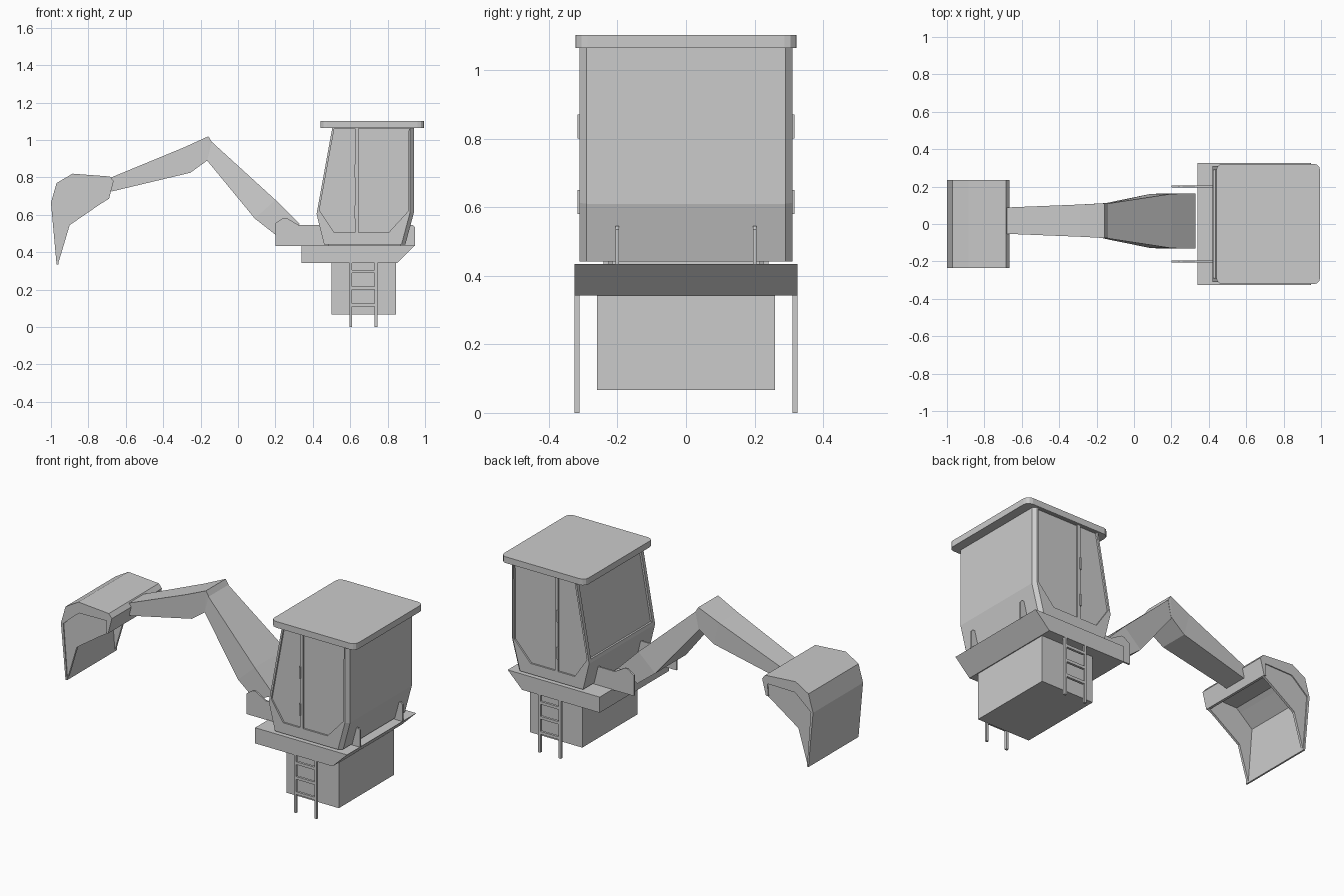
import bpy, bmesh

if "Cube" in bpy.data.objects:
    bpy.data.objects.remove(bpy.data.objects["Cube"])

grey = bpy.data.materials.new("plain_grey")
grey.diffuse_color = (0.6, 0.6, 0.6, 1)
grey.use_nodes = True
grey.node_tree.nodes["Principled BSDF"].inputs["Base Color"].default_value = grey.diffuse_color


def finish(bm, name):
    bmesh.ops.recalc_face_normals(bm, faces=bm.faces[:])
    mesh = bpy.data.meshes.new(name)
    bm.to_mesh(mesh)
    bm.free()
    mesh.materials.append(grey)
    obj = bpy.data.objects.new(name, mesh)
    bpy.context.collection.objects.link(obj)
    return obj


def prism(name, profile, y0, y1, bevel=0, pick=None, segments=1):
    """Extrude an (x, z) outline from y0 to y1, optionally bevelling picked edges."""
    bm = bmesh.new()
    a = [bm.verts.new((x, y0, z)) for x, z in profile]
    b = [bm.verts.new((x, y1, z)) for x, z in profile]
    n = len(profile)
    bm.faces.new(a)
    bm.faces.new(b[::-1])
    for i in range(n):
        j = (i + 1) % n
        bm.faces.new((a[i], b[i], b[j], a[j]))
    if bevel:
        bm.normal_update()
        bmesh.ops.bevel(bm, geom=[e for e in bm.edges if pick(e)], offset=bevel,
                        segments=segments, profile=0.5, affect='EDGES')
    return finish(bm, name)


def box(name, x0, x1, y0, y1, z0, z1, **kw):
    return prism(name, [(x0, z0), (x1, z0), (x1, z1), (x0, z1)], y0, y1, **kw)


def arm(name, stations, yc):
    """Loft rectangles given as (upper point, lower point, half width)."""
    bm = bmesh.new()
    rings = []
    for (ux, uz), (lx, lz), w in stations:
        rings.append([bm.verts.new(p) for p in ((ux, yc - w, uz), (ux, yc + w, uz),
                                                (lx, yc + w, lz), (lx, yc - w, lz))])
    bm.faces.new(rings[0])
    bm.faces.new(rings[-1][::-1])
    for r, s in zip(rings, rings[1:]):
        for i in range(4):
            j = (i + 1) % 4
            bm.faces.new((r[i], r[j], s[j], s[i]))
    return finish(bm, name)


def cut(target, cutter):
    mod = target.modifiers.new("cut", 'BOOLEAN')
    mod.operation = 'DIFFERENCE'
    mod.solver = 'EXACT'
    mod.object = cutter
    bpy.context.view_layer.objects.active = target
    bpy.ops.object.modifier_apply(modifier=mod.name)
    bpy.data.objects.remove(cutter)


def upright(e):
    a, b = (v.co for v in e.verts)
    return abs(a.z - b.z) > 0.01


# Base box and sloped-end platform
box("base_box", 0.50, 0.845, -0.26, 0.26, 0.067, 0.345)
prism("platform", [(0.34, 0.342), (0.85, 0.342), (0.945, 0.435), (0.34, 0.435)],
      -0.325, 0.325)

# Ladders on both sides
for side, s in (("front", -1), ("back", 1)):
    y0, y1 = sorted((s * 0.311, s * 0.325))
    for i, x in enumerate((0.595, 0.73)):
        box(f"{side}_ladder_rail_{i + 1}", x, x + 0.015, y0, y1, 0, 0.345)
    for i, z in enumerate((0.11, 0.2, 0.288)):
        box(f"{side}_ladder_rung_{i + 1}", 0.605, 0.735, y0, y1, z, z + 0.017)

# Cab body with chamfered rear corners
cab = prism("cab", [(0.46, 0.442), (0.895, 0.442), (0.94, 0.61), (0.94, 1.07),
                    (0.505, 1.07), (0.42, 0.605)], -0.31, 0.31, bevel=0.02,
            pick=lambda e: upright(e) and min(v.co.x for v in e.verts) > 0.85)

# Recessed side windows, either side of a central pillar
panes = ([(0.515, 1.062), (0.435, 0.625), (0.515, 0.505), (0.625, 0.505), (0.625, 1.062)],
         [(0.645, 1.062), (0.645, 0.505), (0.805, 0.505), (0.91, 0.62), (0.913, 1.062)])
for s in (-1, 1):
    for pane in panes:
        y0, y1 = sorted((s * 0.3, s * 0.36))
        cut(cab, prism("window_cutter", pane, y0, y1))
# Recessed windscreen on the sloped end
cut(cab, prism("windscreen_cutter", [(0.435, 0.625), (0.5115, 1.045), (0.45, 1.045),
                                     (0.37, 0.625)], -0.288, 0.288))

# Door hinges on the pillars
for s in (-1, 1):
    for i, z in enumerate((0.58, 0.8)):
        y0, y1 = sorted((s * 0.305, s * 0.316))
        box(f"hinge_{'front' if s < 0 else 'back'}_{i + 1}", 0.622, 0.632, y0, y1, z, z + 0.07)

# Roof slab with rounded corners
box("roof", 0.44, 0.995, -0.322, 0.322, 1.065, 1.102, bevel=0.035, pick=upright, segments=3)

# Cab mounts and boom bracket plates
for side, s in (("front", -1), ("back", 1)):
    y0, y1 = sorted((s * 0.225, s * 0.24))
    box(f"{side}_cab_mount", 0.48, 0.87, y0, y1, 0.43, 0.446)
    y0, y1 = sorted((s * 0.195, s * 0.205))
    prism(f"{side}_bracket_plate",
          [(0.20, 0.433), (0.945, 0.433), (0.945, 0.535), (0.935, 0.545), (0.325, 0.545),
           (0.26, 0.583), (0.24, 0.583), (0.20, 0.555)], y0, y1)

# Boom and stick
arm("boom", [((-0.14, 0.99), (-0.165, 0.89), 0.093),
             ((0.2, 0.68), (0.09, 0.58), 0.145),
             ((0.33, 0.55), (0.205, 0.49), 0.148)], 0.016)
arm("stick", [((-0.69, 0.795), (-0.675, 0.725), 0.07),
              ((-0.29, 0.96), (-0.255, 0.825), 0.086),
              ((-0.158, 1.02), (-0.165, 0.89), 0.093),
              ((-0.14, 0.99), (-0.16, 0.893), 0.093)], 0.018)

# Bucket: hollow shell with side walls
outer = [(-0.97, 0.335), (-1.0, 0.665), (-0.97, 0.77), (-0.885, 0.82), (-0.685, 0.805),
         (-0.665, 0.78), (-0.69, 0.685)]
inner = [(-0.705, 0.685), (-0.70, 0.758), (-0.88, 0.755), (-0.905, 0.735),
         (-0.985, 0.665), (-0.96, 0.335)]
prism("bucket_shell", outer + inner, -0.235, 0.235)
for side, s in (("front", -1), ("back", 1)):
    y0, y1 = sorted((s * 0.215, s * 0.229))
    prism(f"{side}_bucket_wall",
          [(-0.962, 0.337), (-0.99, 0.665), (-0.91, 0.74), (-0.88, 0.765), (-0.69, 0.768),
           (-0.692, 0.685), (-0.74, 0.655), (-0.90, 0.545)], y0, y1)
